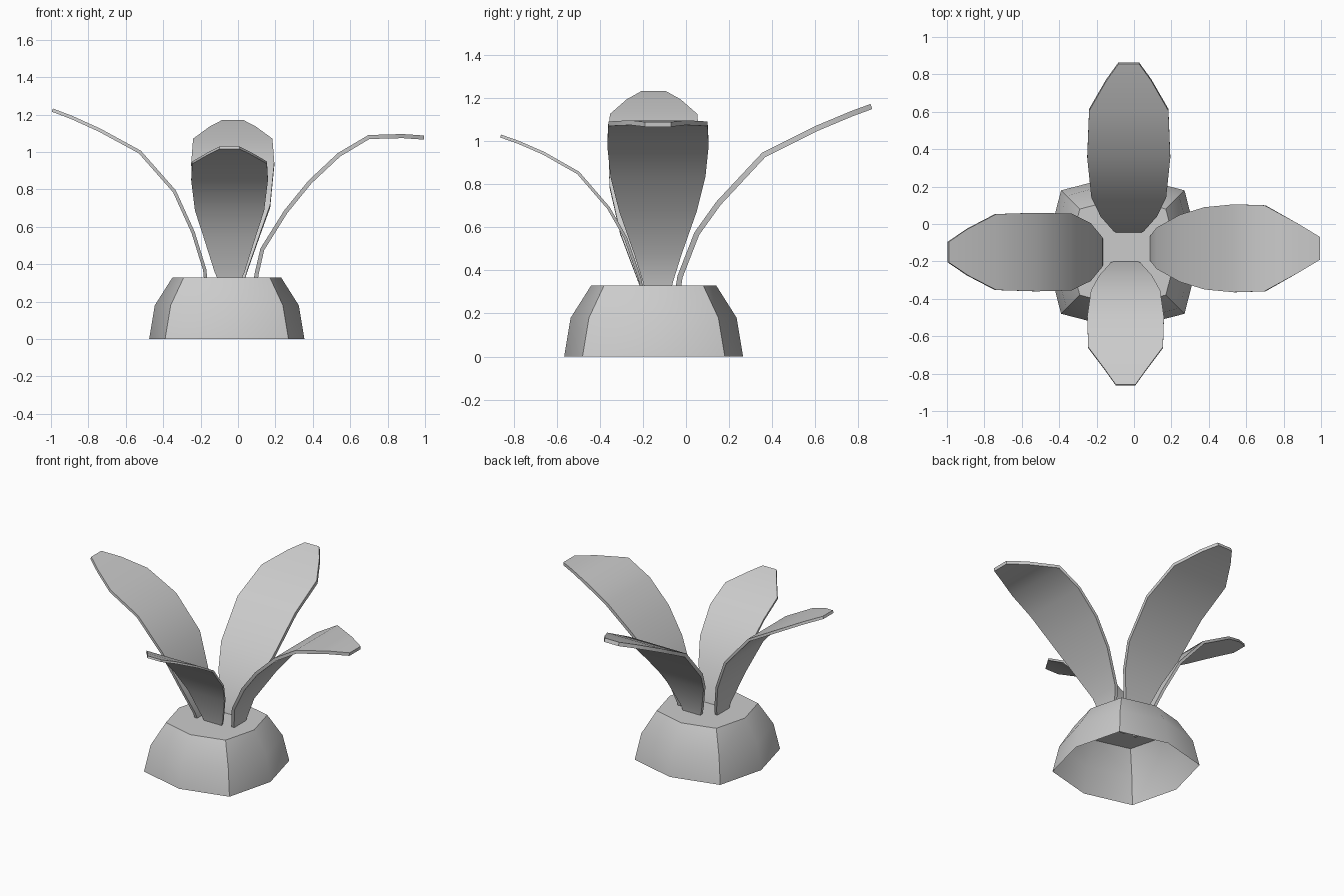
import bpy, bmesh
from mathutils import Vector

if "Cube" in bpy.data.objects:
    bpy.data.objects.remove(bpy.data.objects["Cube"])


def make_object(name, verts, faces, angle):
    mesh = bpy.data.meshes.new(name)
    bm = bmesh.new()
    vs = [bm.verts.new(v) for v in verts]
    for f in faces:
        bm.faces.new([vs[i] for i in f])
    bmesh.ops.recalc_face_normals(bm, faces=bm.faces)
    # smooth faces, with creases kept sharp
    for f in bm.faces:
        f.smooth = True
    for e in bm.edges:
        if len(e.link_faces) == 2 and e.calc_face_angle(0) > angle:
            e.smooth = False
    bm.to_mesh(mesh)
    bm.free()
    obj = bpy.data.objects.new(name, mesh)
    bpy.context.collection.objects.link(obj)
    return obj


# Pot: squarish eight-sided shell, open underneath, closed on top
def pot(cx, cy, rings):
    verts, faces = [], []
    for a, c, z in rings:      # axial radius, corner offset, height
        for dx, dy in ((a, 0), (c, c), (0, a), (-c, c),
                       (-a, 0), (-c, -c), (0, -a), (c, -c)):
            verts.append((cx + dx, cy + dy, z))
    for r in range(len(rings) - 1):
        for i in range(8):
            j = (i + 1) % 8
            faces.append((r * 8 + i, r * 8 + j, r * 8 + 8 + j, r * 8 + 8 + i))
    top = (len(rings) - 1) * 8
    faces.append(tuple(range(top, top + 8)))
    return make_object("pot", verts, faces, 0.6)


pot(-0.06, -0.15, [(0.415, 0.33, 0), (0.385, 0.30, 0.18), (0.29, 0.23, 0.33)])


# Leaf: ribbon along a bent path, stations are (reach, height, half width)
def leaf(name, direction, centre, stations, thickness):
    d = Vector(direction)
    side = Vector((abs(d.y), abs(d.x), 0))
    verts, faces = [], []
    n = len(stations)
    # thickness direction from the path tangent
    for k, (reach, z, hw) in enumerate(stations):
        a, b = stations[max(k - 1, 0)], stations[min(k + 1, n - 1)]
        tangent = d * (b[0] - a[0]) + Vector((0, 0, b[1] - a[1]))
        normal = tangent.cross(side).normalized() * thickness / 2
        p = d * reach + side * centre + Vector((0, 0, z))
        for s, t in ((-1, -1), (1, -1), (1, 1), (-1, 1)):
            verts.append(p + side * hw * s + normal * t)
    for k in range(n - 1):
        for i in range(4):
            j = (i + 1) % 4
            faces.append((k * 4 + i, k * 4 + j, k * 4 + 4 + j, k * 4 + 4 + i))
    faces += [(0, 1, 2, 3), tuple(range(n * 4 - 4, n * 4))]
    make_object(name, verts, faces, 0.6)


leaf("right_leaf", (1, 0, 0), -0.13,
     [(0.09, 0.29, 0.055), (0.10, 0.35, 0.07), (0.13, 0.48, 0.11),
      (0.255, 0.68, 0.18), (0.385, 0.84, 0.22), (0.54, 0.985, 0.235),
      (0.70, 1.08, 0.23), (0.88, 1.085, 0.13), (0.995, 1.077, 0.06)], 0.022)
leaf("left_leaf", (-1, 0, 0), -0.15,
     [(0.17, 0.29, 0.05), (0.178, 0.37, 0.08), (0.24, 0.57, 0.155),
      (0.34, 0.79, 0.205), (0.525, 1.0, 0.21), (0.74, 1.117, 0.203),
      (0.89, 1.185, 0.125), (0.993, 1.224, 0.055)], 0.018)
leaf("back_leaf", (0, 1, 0), -0.028,
     [(-0.04, 0.29, 0.055), (-0.028, 0.37, 0.08), (0.05, 0.57, 0.15),
      (0.15, 0.71, 0.20), (0.36, 0.935, 0.222), (0.61, 1.06, 0.212),
      (0.77, 1.127, 0.12), (0.86, 1.16, 0.055)], 0.025)
leaf("front_leaf", (0, -1, 0), -0.045,
     [(0.20, 0.29, 0.05), (0.214, 0.36, 0.08), (0.28, 0.55, 0.14),
      (0.36, 0.69, 0.185), (0.50, 0.852, 0.205), (0.66, 0.943, 0.20),
      (0.78, 0.995, 0.11), (0.86, 1.023, 0.053)], 0.014)
